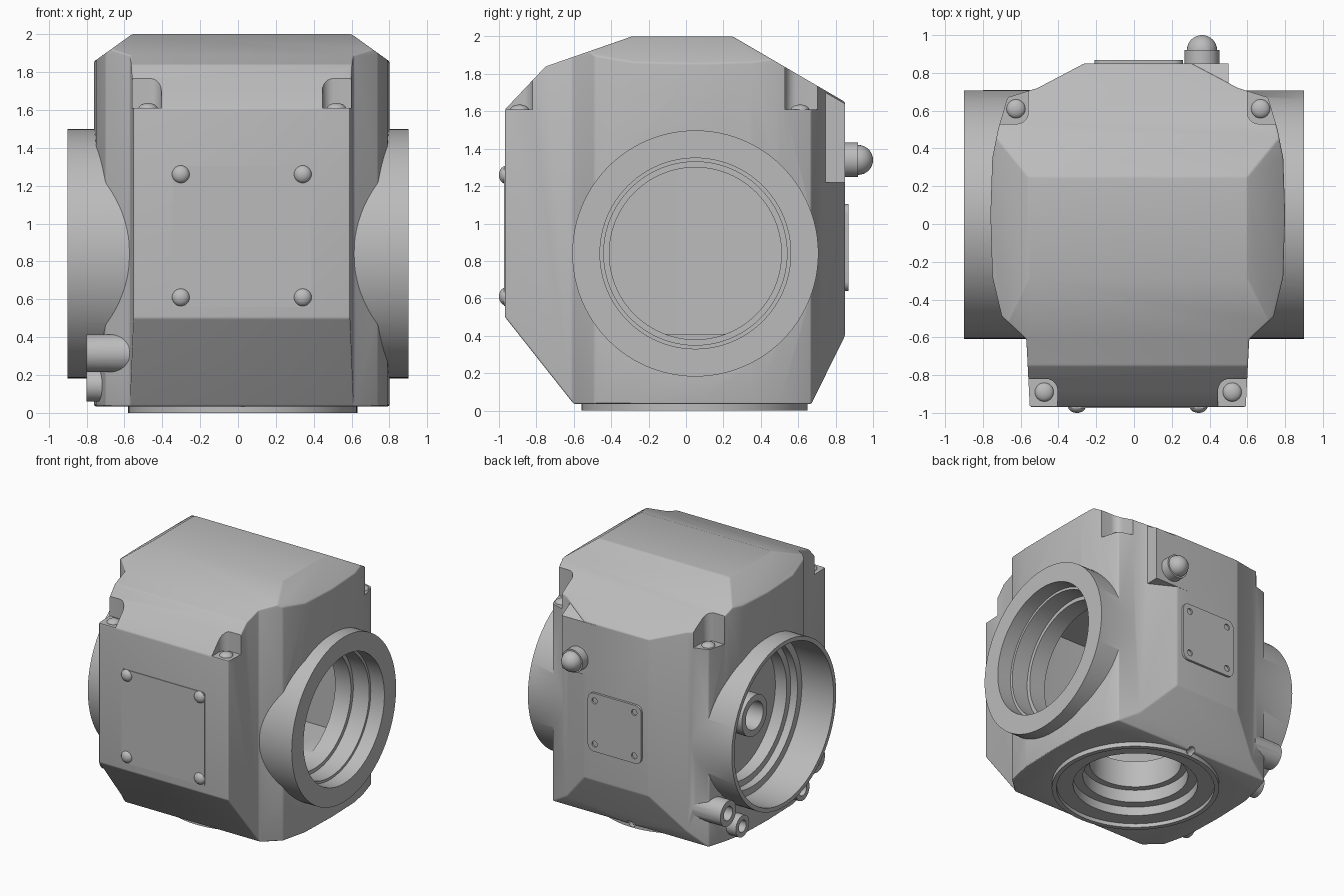
import bpy, bmesh, math
from mathutils import Matrix, Vector

cube = bpy.data.objects.get("Cube")
if cube:
    bpy.data.objects.remove(cube)

metal = bpy.data.materials.new("cast_grey")
metal.use_nodes = True
metal.diffuse_color = (0.5, 0.5, 0.5, 1)
metal.node_tree.nodes["Principled BSDF"].inputs["Base Color"].default_value = (0.5, 0.5, 0.5, 1)

CX = 0.02                 # mirror plane of the casting
PORT_Y, PORT_Z = 0.05, 0.84
ROT = {"x": Matrix.Rotation(math.pi / 2, 4, "Y"),
       "y": Matrix.Rotation(-math.pi / 2, 4, "X"),
       "z": Matrix.Identity(4)}


def make(name, bm):
    bmesh.ops.recalc_face_normals(bm, faces=bm.faces)
    mesh = bpy.data.meshes.new(name)
    bm.to_mesh(mesh)
    bm.free()
    mesh.materials.append(metal)
    ob = bpy.data.objects.new(name, mesh)
    bpy.context.collection.objects.link(ob)
    return ob


def prism(name, pts, axis, lo, hi):
    """Extrude a 2D outline along an axis."""
    place = {"x": lambda a, b: (lo, a, b), "y": lambda a, b: (a, lo, b),
             "z": lambda a, b: (a, b, lo)}[axis]
    bm = bmesh.new()
    face = bm.faces.new([bm.verts.new(place(*p)) for p in pts])
    new = bmesh.ops.extrude_face_region(bm, geom=[face])["geom"]
    step = Vector([hi - lo if axis == a else 0 for a in "xyz"])
    bmesh.ops.translate(bm, vec=step, verts=[v for v in new if isinstance(v, bmesh.types.BMVert)])
    return make(name, bm)


def rod(name, axis, centre, r, lo, hi, r2=None, seg=96):
    """Cylinder along an axis from lo to hi; centre holds the other two coordinates."""
    bm = bmesh.new()
    bmesh.ops.create_cone(bm, cap_ends=True, segments=seg, radius1=r,
                          radius2=r if r2 is None else r2, depth=hi - lo)
    pos = list(centre)
    pos.insert("xyz".index(axis), (lo + hi) / 2)
    bmesh.ops.transform(bm, matrix=Matrix.Translation(pos) @ ROT[axis], verts=bm.verts)
    return make(name, bm)


def rounded(x0, x1, y0, y1, r):
    """Outline of a rectangle with rounded corners."""
    pts = []
    for i, (x, y) in enumerate([(x1 - r, y1 - r), (x0 + r, y1 - r), (x0 + r, y0 + r), (x1 - r, y0 + r)]):
        for k in range(7):
            a = math.pi / 2 * (i + k / 6)
            pts.append((x + r * math.cos(a), y + r * math.sin(a)))
    return pts


def apply(ob, mod):
    bpy.context.view_layer.objects.active = ob
    bpy.ops.object.modifier_apply(modifier=mod.name)


def combine(ob, other, op):
    mod = ob.modifiers.new("combine", "BOOLEAN")
    mod.operation, mod.object, mod.solver = op, other, "EXACT"
    apply(ob, mod)
    bpy.data.objects.remove(other)


def dome(name, pos, r, height, axis, sign):
    """Half-round head sitting on a face."""
    bm = bmesh.new()
    bmesh.ops.create_uvsphere(bm, u_segments=32, v_segments=16, radius=r)
    bmesh.ops.bisect_plane(bm, geom=bm.verts[:] + bm.edges[:] + bm.faces[:], plane_co=(0, 0, 0),
                           plane_no=(0, 0, 1), clear_inner=True)
    bmesh.ops.holes_fill(bm, edges=[e for e in bm.edges if e.is_boundary])
    bmesh.ops.scale(bm, vec=(1, 1, sign * height / r), verts=bm.verts)
    bmesh.ops.transform(bm, matrix=Matrix.Translation(pos) @ ROT[axis], verts=bm.verts)
    return make(name, bm)


# Housing: side profile trimmed by the plan outline and the front outline
side = [(-0.6, 0.035), (0.67, 0.035), (0.85, 0.4), (0.85, 1.65), (0.25, 2.0), (-0.29, 2.0),
        (-0.75, 1.84), (-0.968, 1.61), (-0.968, 0.5)]
half = [(0.565, -1.1), (0.59, -0.61), (0.72, -0.49), (0.77, -0.28), (0.78, 0.05), (0.77, 0.35),
        (0.74, 0.5), (0.69, 0.67), (0.53, 0.72), (0.28, 0.852), (0.28, 1.1)]
plan = [(CX + x, y) for x, y in half] + [(CX - x, y) for x, y in reversed(half)]
roof = [(0.9, -0.2), (0.9, 1.77), (0.575, 2.003), (0.575, 2.2)]
front = [(CX + x, z) for x, z in roof] + [(CX - x, z) for x, z in reversed(roof)]
housing = prism("housing", side, "x", -1.2, 1.2)
combine(housing, prism("plan", plan, "z", -0.2, 2.3), "INTERSECT")
combine(housing, prism("outline", front, "y", -1.3, 1.3), "INTERSECT")
bevel = housing.modifiers.new("soft_edges", "BEVEL")
bevel.width, bevel.segments, bevel.limit_method, bevel.angle_limit = 0.022, 3, "ANGLE", math.radians(24)
apply(housing, bevel)

# Pad for the rear plug
pad = [(0.6, 1.22), (0.851, 1.22), (0.851, 1.64), (0.6, 1.785)]
combine(housing, prism("pad", pad, "x", 0.2, 0.5), "UNION")

# Side ports, bottom flange and small pipe bosses
PORT = (PORT_Y, PORT_Z)
FLOOR = (0.025, 0.045)
combine(housing, rod("port", "x", PORT, 0.658, 0.45, 0.9), "UNION")
combine(housing, rod("port", "x", PORT, 0.658, -0.9, -0.4), "UNION")
combine(housing, rod("flange", "z", FLOOR, 0.605, 0.0, 0.2), "UNION")
bosses = [(PORT_Y + s * dy, z, r) for s in (-1, 1) for dy, z, r in ((0.56, 0.315, 0.1), (0.38, 0.145, 0.085))]
for y, z, r in bosses:
    combine(housing, rod("boss", "x", (y, z), r, -0.8, -0.55, seg=40), "UNION")

# Corner notches for the cover screws
notches = [(-0.8, -0.405, -1.2, -0.82), (0.445, 0.85, -1.2, -0.82),
           (-1.0, -0.56, 0.53, 1.1), (0.6, 1.0, 0.53, 1.1)]
for box in notches:
    combine(housing, prism("notch", rounded(*box, 0.06), "z", 1.61, 2.2), "DIFFERENCE")

# Hollow interior and stepped bores
combine(housing, prism("cavity", rounded(-0.4, 0.5, -0.75, 0.62, 0.05), "z", 0.41, 1.6), "DIFFERENCE")
bores = [("x", PORT, 0.51, 0.78, 1.0), ("x", PORT, 0.49, 0.64, 0.79), ("x", PORT, 0.46, 0.4, 0.65),
         ("x", PORT, 0.625, -1.0, -0.62), ("x", PORT, 0.57, -0.63, -0.56), ("x", PORT, 0.52, -0.57, -0.46),
         ("z", FLOOR, 0.57, -0.1, 0.03), ("z", FLOOR, 0.45, 0.02, 0.1), ("z", FLOOR, 0.38, 0.09, 0.2),
         ("z", FLOOR, 0.33, 0.19, 0.5)]
bores += [("x", (y, z), r * 0.55, -0.9, -0.7) for y, z, r in bosses]
bores.append(("y", (CX, 0.035), 0.03, 0.6, 0.8))
for axis, centre, r, lo, hi in bores:
    combine(housing, rod("bore", axis, centre, r, lo, hi), "DIFFERENCE")

# Shaft tube inside the thin-walled port
tube = rod("shaft_tube", "x", PORT, 0.16, -0.64, -0.45)
combine(tube, rod("tube_bore", "x", PORT, 0.11, -0.7, -0.5), "DIFFERENCE")

# Front cover plate with four round screws
prism("front_plate", rounded(CX - 0.365, CX + 0.365, 0.56, 1.305, 0.015), "y", -0.973, -0.965)
for x in (CX - 0.322, CX + 0.322):
    for z in (0.61, 1.26):
        dome("front_screw", (x, -0.966, z), 0.047, 0.034, "y", -1)

# Rear plate with four holes
rear = prism("rear_plate", rounded(-0.21, 0.26, 0.64, 1.105, 0.05), "y", 0.84, 0.868)
for x in (-0.15, 0.2):
    for z in (0.7, 1.045):
        combine(rear, rod("hole", "y", (x, z), 0.024, 0.855, 0.9, seg=24), "DIFFERENCE")

# Rear plug with domed end
rod("plug_collar", "y", (0.36, 1.34), 0.092, 0.84, 0.92, seg=48)
dome("plug_dome", (0.36, 0.92, 1.34), 0.08, 0.08, "y", 1)

# Cover screws in the corner notches
for x, y in ((-0.475, -0.89), (0.52, -0.89), (-0.625, 0.61), (0.67, 0.61)):
    dome("cover_screw", (x, y, 1.608), 0.05, 0.028, "z", 1)

# Smooth curved faces, keep edges sharp
bpy.ops.object.select_all(action="DESELECT")
for ob in bpy.context.scene.objects:
    if ob.type == "MESH":
        ob.select_set(True)
        bpy.context.view_layer.objects.active = ob
bpy.ops.object.shade_smooth_by_angle(angle=math.radians(28))
